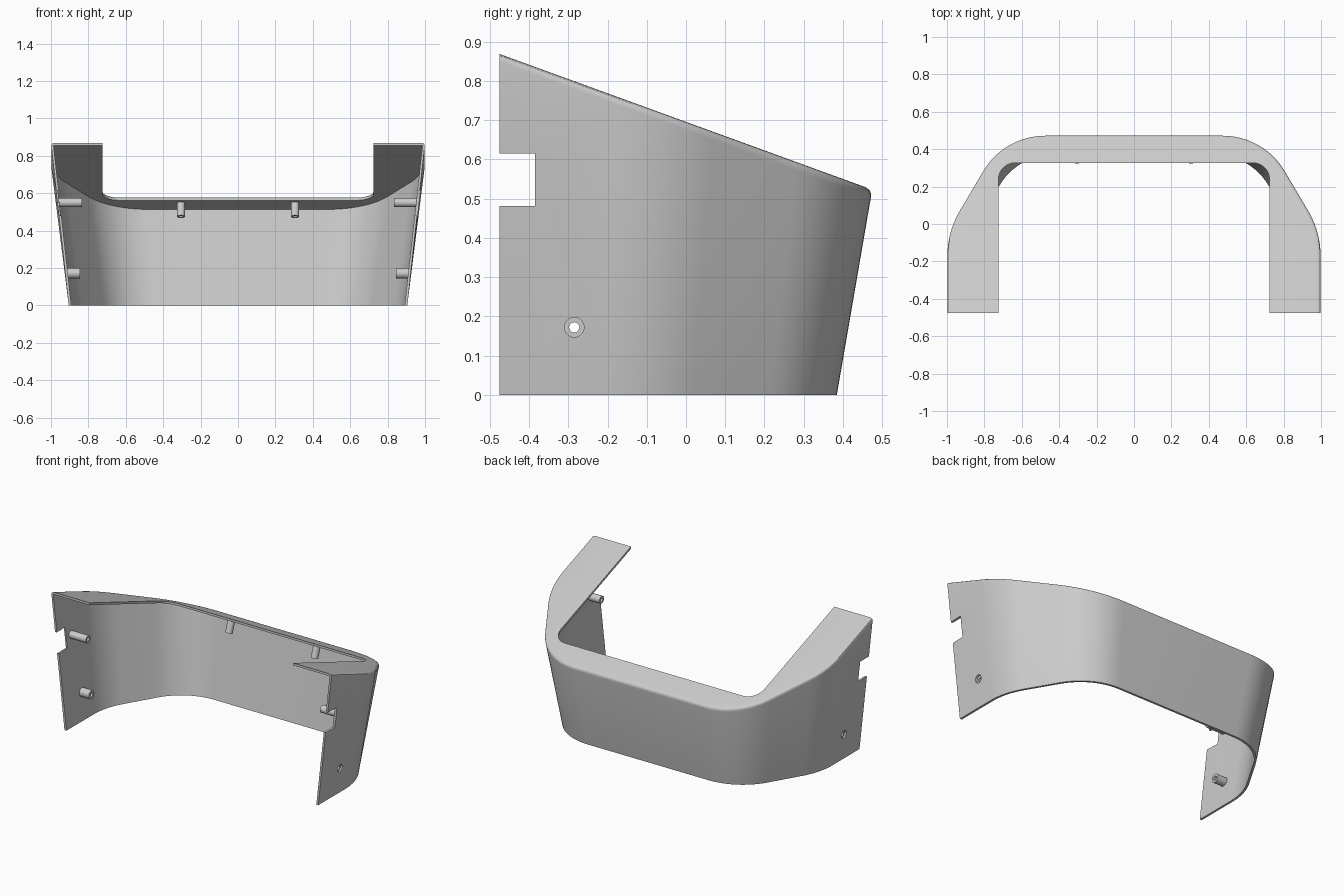
import bpy, bmesh, math
from mathutils import Vector, Matrix

if "Cube" in bpy.data.objects:
    bpy.data.objects.remove(bpy.data.objects["Cube"])

FRONT, BACK = -0.475, 0.475
WALL = 0.014          # shell thickness
ROUND = 0.02          # outer top edge rounding
SLOPE = math.tan(math.radians(20))
STEPS = 12

grey = bpy.data.materials.new("plain_grey")
grey.use_nodes = True
grey.diffuse_color = (0.6, 0.6, 0.6, 1)
grey.node_tree.nodes["Principled BSDF"].inputs["Base Color"].default_value = (0.6, 0.6, 0.6, 1)


def finish(name, bm):
    bmesh.ops.recalc_face_normals(bm, faces=bm.faces[:])
    mesh = bpy.data.meshes.new(name)
    bm.to_mesh(mesh)
    bm.free()
    mesh.materials.append(grey)
    obj = bpy.data.objects.new(name, mesh)
    bpy.context.collection.objects.link(obj)
    return obj


def activate(obj):
    bpy.ops.object.select_all(action="DESELECT")
    obj.select_set(True)
    bpy.context.view_layer.objects.active = obj


def smooth(obj):
    activate(obj)
    bpy.ops.object.shade_smooth_by_angle(angle=math.radians(30))


def fillet(a, corner, b, length):
    """Left-turning arc between two straight lines."""
    d1, d2 = (corner - a).normalized(), (b - corner).normalized()
    turn = d1.angle(d2)
    radius = length / math.tan(turn / 2)
    start = corner - d1 * length
    centre = start + Vector((-d1.y, d1.x)) * radius
    return [centre + Matrix.Rotation(turn * i / STEPS, 2) @ (start - centre)
            for i in range(STEPS + 1)]


def mirrored(half):
    return half + [Vector((-p.x, p.y)) for p in reversed(half)]


def plane_z(y):
    return 0.696 - SLOPE * y


# Rim outline: straight side, diagonal, straight back
p0, p1 = Vector((1, FRONT)), Vector((1, -0.04))
p2, p3 = Vector((0.696, BACK)), Vector((0, BACK))
rim = mirrored([p0] + fillet(p0, p1, p2, 0.13) + fillet(p1, p2, p3, 0.22))

# Opening outline with matching point count
q0, q1, q2 = Vector((0.725, FRONT)), Vector((0.725, 0.327)), Vector((0, 0.327))
side = [Vector((0.725, -0.17 + 0.3 * i / STEPS)) for i in range(STEPS + 1)]
opening = mirrored([q0] + side + fillet(q0, q1, q2, 0.09))


def base_point(p):
    return Vector((p.x * 0.905, FRONT + (p.y - FRONT) * 0.905))


# Shell: one closed cross-section swept around the outline
bm = bmesh.new()
sections = []
for i, (p, q) in enumerate(zip(rim, opening)):
    tangent = (rim[min(i + 1, len(rim) - 1)] - rim[max(i - 1, 0)]).normalized()
    if i in (0, 1):
        tangent = Vector((0, 1))
    if i >= len(rim) - 2:
        tangent = Vector((0, -1))
    inward = Vector((-tangent.y, tangent.x))
    top = Vector((p.x, p.y, plane_z(p.y)))
    base = base_point(p).to_3d()
    down = (base - top).normalized() * ROUND
    across = Vector((inward.x, inward.y, -SLOPE * inward.y)) * ROUND
    curve = [top + down * (1 - t) ** 2 + across * t ** 2 for t in (0, 0.25, 0.5, 0.75, 1)]
    lip = Vector((q.x, q.y, plane_z(q.y)))
    under = lip - Vector((0, 0, WALL * 1.06))
    inner = p + inward * WALL
    inner_top = Vector((inner.x, inner.y, plane_z(inner.y) - WALL * 1.06))
    inner_base = base + inward.to_3d() * WALL
    chain = [base] + curve + [lip, under, inner_top, inner_base]
    sections.append([bm.verts.new(c) for c in chain])
count = len(sections[0])
for a, b in zip(sections, sections[1:]):
    for k in range(count):
        n = (k + 1) % count
        bm.faces.new((a[k], a[n], b[n], b[k]))
bm.faces.new(sections[0])
bm.faces.new(sections[-1])
shell = finish("shell", bm)


def cut(cutter):
    cutter.hide_render = True
    activate(shell)
    mod = shell.modifiers.new("cut", "BOOLEAN")
    mod.operation, mod.solver, mod.object = "DIFFERENCE", "EXACT", cutter
    bpy.ops.object.modifier_apply(modifier=mod.name)
    bpy.data.objects.remove(cutter)


def along(start, end):
    turn = (end - start).to_track_quat("Z", "Y").to_matrix().to_4x4()
    return Matrix.Translation(start) @ turn


# Front edge notches, cut through both side walls
bm = bmesh.new()
bmesh.ops.create_cube(bm, size=1, matrix=Matrix.Translation((0, -0.485, 0.5485))
                      @ Matrix.Diagonal((3, 0.2, 0.133, 1)))
cut(finish("notch_cutter", bm))

# Screw holes through both side walls
bm = bmesh.new()
bmesh.ops.create_cone(bm, cap_ends=True, segments=32, radius1=0.025, radius2=0.025, depth=3,
                      matrix=Matrix.Translation((0, -0.285, 0.172))
                      @ Matrix.Rotation(math.pi / 2, 4, "Y"))
cut(finish("screw_hole_cutter", bm))
smooth(shell)


def boss(name, start, end, radius, bore):
    """Hollow post between two points."""
    bm = bmesh.new()
    length = (end - start).length
    rings = []
    for r, z in ((radius, 0), (radius, length), (bore, length), (bore, 0)):
        rings.append([bm.verts.new((r * math.cos(a), r * math.sin(a), z))
                      for a in (math.tau * i / 24 for i in range(24))])
    for a, b in zip(rings, rings[1:] + rings[:1]):
        for i in range(24):
            j = (i + 1) % 24
            bm.faces.new((a[i], a[j], b[j], b[i]))
    bm.transform(along(start, end))
    smooth(finish(name, bm))


# Mounting posts on both sides
for label, s in (("left", 1), ("right", -1)):
    boss(label + "_lower_post", Vector((s * 0.914, -0.285, 0.172)),
         Vector((s * 0.845, -0.285, 0.172)), 0.028, 0.013)
    boss(label + "_upper_post", Vector((s * 0.957, -0.334, 0.55)),
         Vector((s * 0.835, -0.334, 0.55)), 0.024, 0.012)
    boss(label + "_back_post", Vector((s * 0.305, 0.371, 0.552)),
         Vector((s * 0.305, 0.343, 0.475)), 0.022, 0.012)
